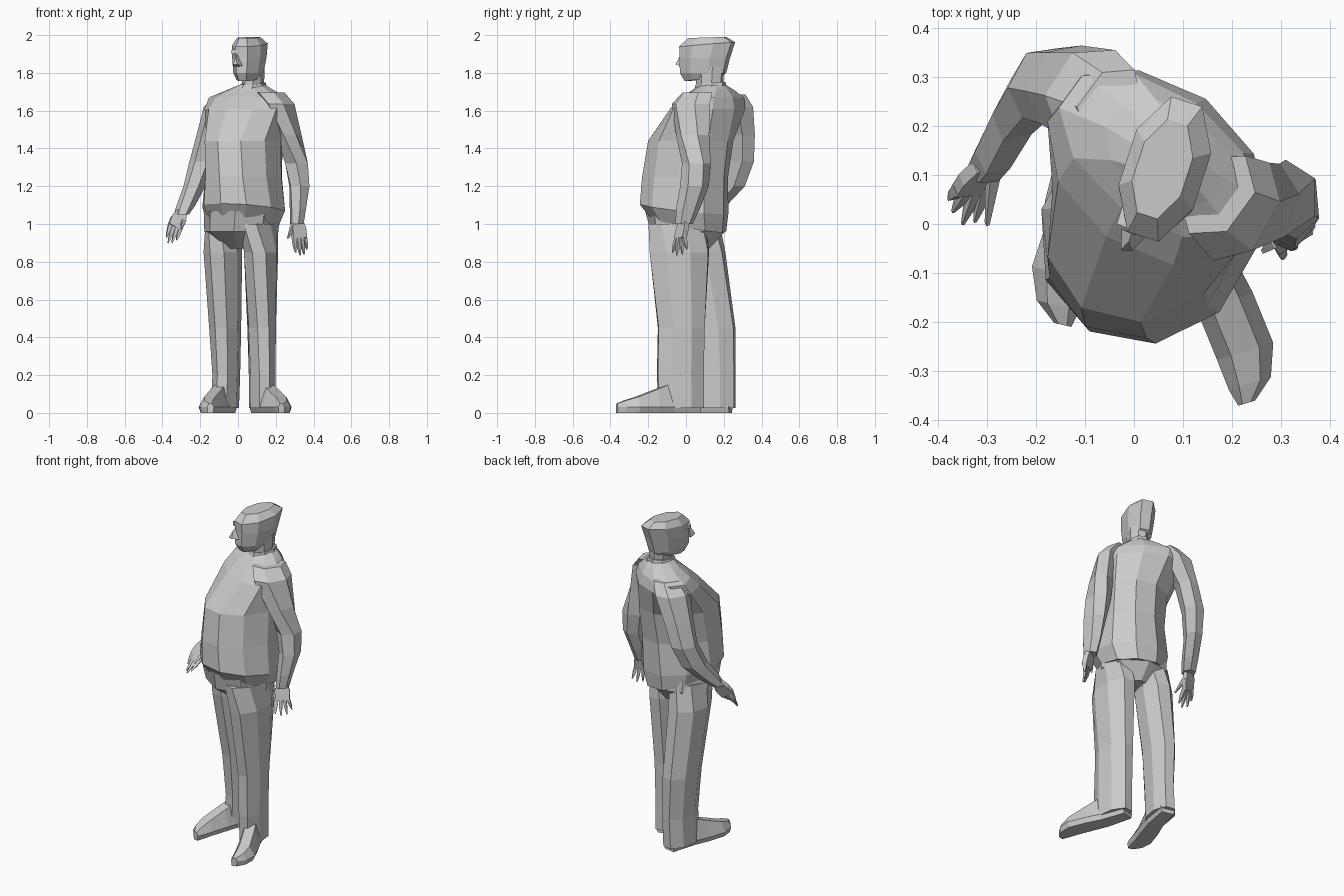
import bpy, bmesh
from math import sin, cos, pi, radians
from mathutils import Vector


def skin(name, rings):
    """Join equal-length loops of points into a closed, flat-shaded mesh."""
    bm = bmesh.new()
    loops = [[bm.verts.new(p) for p in r] for r in rings]
    n = len(loops[0])
    for a, b in zip(loops, loops[1:]):
        for i in range(n):
            j = (i + 1) % n
            bm.faces.new((a[i], a[j], b[j], b[i]))
    bm.faces.new(loops[0][::-1])
    bm.faces.new(loops[-1])
    bmesh.ops.recalc_face_normals(bm, faces=bm.faces)
    me = bpy.data.meshes.new(name)
    bm.to_mesh(me)
    bm.free()
    ob = bpy.data.objects.new(name, me)
    bpy.context.collection.objects.link(ob)
    return ob


def ring(x, y, z, rx, ry, yaw=0, tilt=0, n=8):
    """Polygonal section; tilt raises z along the local depth axis."""
    c, s, k = cos(radians(yaw)), sin(radians(yaw)), 1 / cos(pi / n)
    pts = []
    for i in range(n):
        a = 2 * pi * (i + 0.5) / n
        u, v = rx * k * cos(a), ry * k * sin(a)
        pts.append((x + u * c - v * s, y + u * s + v * c, z + tilt * v))
    return pts


def loft(name, sections, n=8):
    return skin(name, [ring(*s, n=n) for s in sections])


# shirt: wide belly, shoulders twisted to the figure's right, hem lower at the back
loft("shirt", [
    (0.025, 0.01, 1.00, 0.18, 0.20, -30, -0.22),
    (0.03, -0.01, 1.08, 0.21, 0.23, -30, -0.12),
    (0.03, -0.005, 1.25, 0.188, 0.23, -32),
    (0.03, 0.025, 1.44, 0.188, 0.228, -35),
    (0.045, 0.115, 1.61, 0.235, 0.165, -36),
    (0.05, 0.14, 1.67, 0.222, 0.125, -36),
    (0.065, 0.145, 1.71, 0.13, 0.09, -36),
    (0.075, 0.14, 1.735, 0.07, 0.07, -34),
], 10)

# collar and neck
loft("collar", [(0.075, 0.13, 1.69, 0.08, 0.085, -25),
                (0.08, 0.13, 1.745, 0.06, 0.075, -20, 0.1)])
loft("neck", [(0.08, 0.125, 1.70, 0.05, 0.065, -20),
              (0.08, 0.125, 1.83, 0.055, 0.075, -16)])

# head
loft("head", [
    (0.052, 0.085, 1.765, 0.05, 0.09, -18, 0.1),
    (0.055, 0.09, 1.80, 0.068, 0.12, -18),
    (0.06, 0.10, 1.88, 0.078, 0.13, -18),
    (0.063, 0.112, 1.95, 0.08, 0.145, -18, 0.08),
    (0.058, 0.112, 1.987, 0.052, 0.10, -18, 0.03),
])

# nose and brow
skin("nose", [
    [(-0.005, -0.02, 1.90), (-0.025, -0.01, 1.835), (0.025, -0.025, 1.835)],
    [(-0.01, -0.035, 1.885), (-0.027, -0.053, 1.845), (-0.005, -0.056, 1.845)],
])
skin("brow", [
    [(-0.035, 0.0, 1.925), (-0.035, 0.0, 1.90), (-0.02, 0.05, 1.91)],
    [(0.03, -0.025, 1.925), (0.03, -0.025, 1.90), (0.06, 0.02, 1.91)],
])

# trouser seat
loft("trouser_seat", [
    (0.025, 0.03, 0.87, 0.09, 0.09, -38),
    (0.018, 0.01, 0.96, 0.185, 0.185, -34),
    (0.02, -0.005, 1.07, 0.185, 0.20, -30),
])

# trouser legs: the left of the picture stands further back
loft("leg_rear", [
    (-0.07, 0.145, 0.025, 0.068, 0.115, -10),
    (-0.062, 0.145, 0.20, 0.066, 0.115, -10),
    (-0.068, 0.135, 0.45, 0.077, 0.123, -10),
    (-0.08, 0.075, 0.85, 0.092, 0.128, -14),
    (-0.075, 0.055, 1.00, 0.085, 0.12, -25),
])
loft("leg_front", [
    (0.128, -0.025, 0.025, 0.066, 0.118, 6),
    (0.128, -0.03, 0.20, 0.066, 0.122, 6),
    (0.125, -0.025, 0.45, 0.072, 0.122, 4),
    (0.122, -0.035, 0.85, 0.086, 0.155, -4),
    (0.11, -0.045, 1.00, 0.085, 0.15, -18),
])


# shoes: stations of (distance forward, half width, height, outward bow)
def shoe(name, x, y, yaw, side):
    c, s = cos(radians(yaw)), sin(radians(yaw))
    rings = []
    for d, w, h, bow in ((-0.09, 0.045, 0.08, 0), (0.06, 0.055, 0.16, 0),
                         (0.15, 0.06, 0.125, 0.012), (0.26, 0.06, 0.085, 0.022),
                         (0.325, 0.045, 0.065, 0.012), (0.362, 0.018, 0.05, -0.006)):
        prof = ((-0.8 * w, 0.0), (0.8 * w, 0.0), (w, 0.03),
                (0.5 * w, h), (-0.5 * w, h), (-w, 0.03))
        rings.append([(x + (u + side * bow) * c + d * s,
                       y + (u + side * bow) * s - d * c, z) for u, z in prof])
    skin(name, rings)


shoe("shoe_rear", -0.07, 0.148, -13, -1)
shoe("shoe_front", 0.13, -0.018, 17, 1)

# sleeves
loft("sleeve_rear", [
    (-0.05, 0.245, 1.685, 0.05, 0.075, -36),
    (-0.095, 0.268, 1.62, 0.07, 0.09, -33),
    (-0.15, 0.285, 1.47, 0.055, 0.078, -28),
    (-0.19, 0.288, 1.33, 0.055, 0.07, -28),
    (-0.23, 0.24, 1.20, 0.045, 0.07, -28),
    (-0.275, 0.16, 1.10, 0.04, 0.055, -25),
    (-0.30, 0.12, 1.05, 0.035, 0.035, -25),
], 6)
loft("sleeve_front", [
    (0.17, 0.06, 1.695, 0.06, 0.085, -36),
    (0.22, 0.025, 1.635, 0.058, 0.10, -30),
    (0.27, 0.035, 1.47, 0.055, 0.08, -18),
    (0.31, 0.055, 1.32, 0.06, 0.066, 0),
    (0.325, 0.045, 1.20, 0.05, 0.066, 5),
    (0.317, 0.01, 1.08, 0.038, 0.055, 10),
    (0.312, -0.01, 1.00, 0.032, 0.04, 10),
], 6)


# hands: flattened palm plus tapered fingers
def hand(name, wrist, palm, width, tips, thumb):
    wrist, palm, width = Vector(wrist), Vector(palm), Vector(width)
    along = (palm - wrist).normalized()
    thick = along.cross(width).normalized() * 0.014

    def slab(c, w, t=1.0):
        return [c - width * w - thick * t, c + width * w - thick * t,
                c + width * w + thick * t, c - width * w + thick * t]

    skin(name + "_palm", [slab(wrist, 0.7), slab((wrist + palm) / 2, 1.0),
                          slab(palm, 0.95)])
    for i, tip in enumerate(tips):
        tip = Vector(tip)
        root = palm + width * (-0.75 + 0.5 * i) - along * 0.01
        skin(f"{name}_finger_{i + 1}", [slab(root, 0.24, 0.8),
                                        slab(root.lerp(tip, 0.55), 0.2, 0.7),
                                        slab(tip, 0.07, 0.2)])
    root = wrist.lerp(palm, 0.35) + width * thumb[0] * 0.7
    skin(name + "_thumb", [slab(root, 0.3), slab(Vector(thumb[1]), 0.1, 0.3)])


hand("hand_rear", (-0.30, 0.12, 1.06), (-0.335, 0.07, 0.98), (-0.035, -0.005, 0.02),
     [(-0.325, 0.005, 0.915), (-0.35, 0.0, 0.90), (-0.37, 0.025, 0.90),
      (-0.378, 0.05, 0.93)], (-1, (-0.30, 0.0, 0.975)))
hand("hand_front", (0.312, -0.01, 1.02), (0.325, -0.03, 0.925), (0.036, 0.022, 0.0),
     [(0.305, -0.07, 0.85), (0.33, -0.05, 0.835), (0.35, -0.02, 0.84),
      (0.365, 0.005, 0.865)], (-1, (0.265, -0.055, 0.925)))
